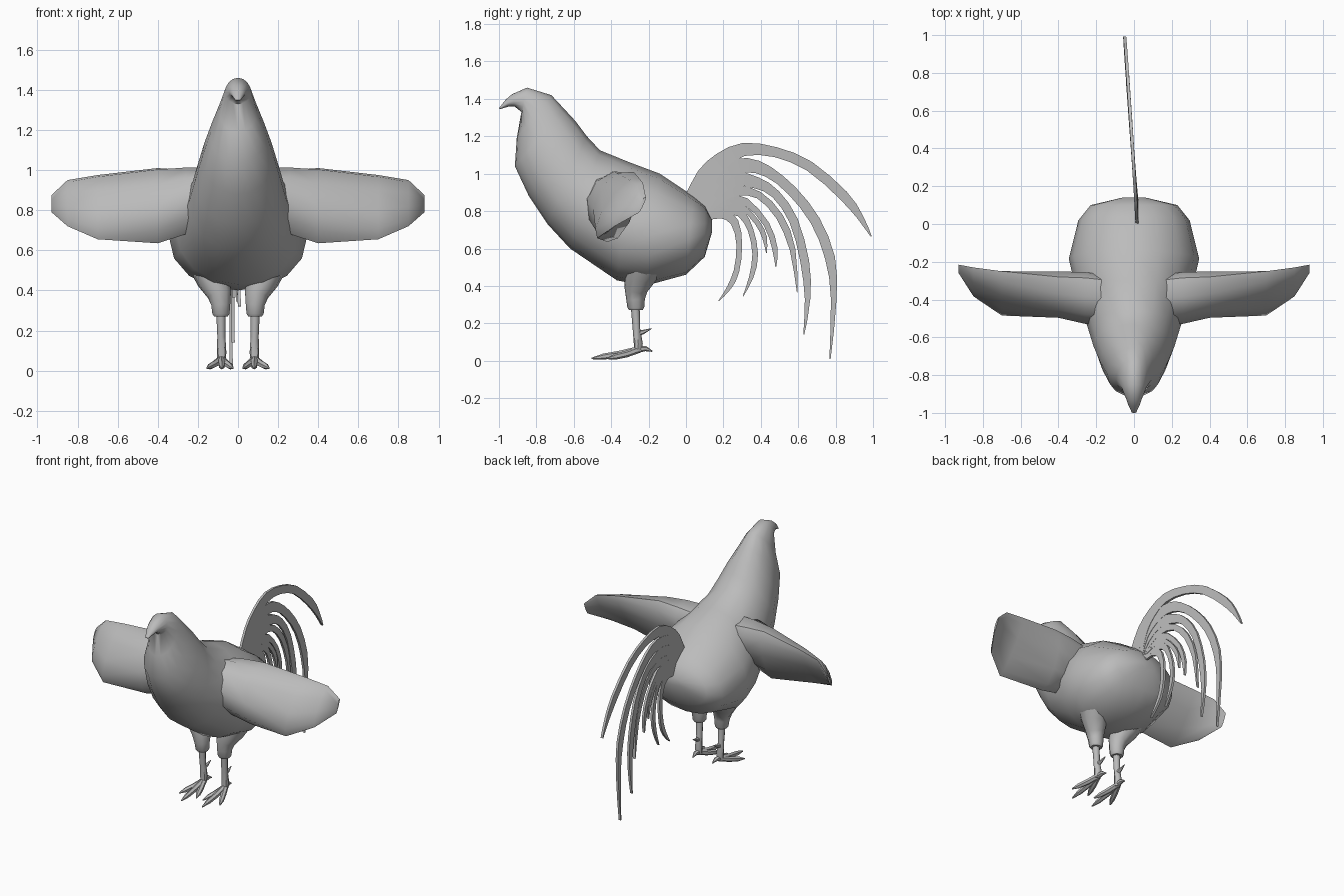
import bpy, bmesh, math
from mathutils import Vector

if "Cube" in bpy.data.objects:
    bpy.data.objects.remove(bpy.data.objects["Cube"])

grey = bpy.data.materials.new("plain grey")
grey.diffuse_color = (0.5, 0.5, 0.5, 1)
grey.use_nodes = True
grey.node_tree.nodes["Principled BSDF"].inputs["Base Color"].default_value = grey.diffuse_color


def loft(name, chains, mirror=False, angle=45):
    """Skin each chain of equal-sized rings into a closed shell."""
    bm = bmesh.new()
    for rings in chains:
        vr = [[bm.verts.new(p) for p in r] for r in rings]
        n = len(vr[0])
        for a, b in zip(vr, vr[1:]):
            for i in range(n):
                j = (i + 1) % n
                bm.faces.new((a[i], a[j], b[j], b[i]))
        bm.faces.new(vr[0])
        bm.faces.new(vr[-1])
    bmesh.ops.recalc_face_normals(bm, faces=bm.faces)
    me = bpy.data.meshes.new(name)
    bm.to_mesh(me)
    bm.free()
    me.materials.append(grey)
    ob = bpy.data.objects.new(name, me)
    bpy.context.collection.objects.link(ob)
    if mirror:
        ob.modifiers.new("Mirror", 'MIRROR')
    bpy.ops.object.select_all(action='DESELECT')
    ob.select_set(True)
    bpy.context.view_layer.objects.active = ob
    bpy.ops.object.shade_smooth_by_angle(angle=math.radians(angle))
    return ob


def tangents(pts):
    return [(pts[min(i + 1, len(pts) - 1)] - pts[max(i - 1, 0)]).normalized()
            for i in range(len(pts))]


def tube(path, n=8):
    """Round tube from (x, y, z, radius) points."""
    pts = [Vector(p[:3]) for p in path]
    rings = []
    for p, t, q in zip(pts, tangents(pts), path):
        u = t.cross(Vector((1, 0, 0))).normalized()
        v = t.cross(u)
        rings.append([p + q[3] * (u * math.cos(a) + v * math.sin(a))
                      for a in (2 * math.pi * k / n for k in range(n))])
    return rings


# Body, neck, head and hooked beak: (top y, z, bottom y, z, half width)
sections = [
    (0.14, 0.75, 0.14, 0.69, 0.06), (0.10, 0.83, 0.10, 0.555, 0.23),
    (0.04, 0.88, 0.00, 0.46, 0.295), (-0.14, 1.00, -0.22, 0.40, 0.345),
    (-0.30, 1.06, -0.37, 0.43, 0.31), (-0.46, 1.125, -0.62, 0.60, 0.245),
    (-0.53, 1.20, -0.74, 0.73, 0.215), (-0.59, 1.28, -0.84, 0.88, 0.18),
    (-0.65, 1.345, -0.915, 1.04, 0.14), (-0.72, 1.42, -0.905, 1.19, 0.095),
    (-0.85, 1.46, -0.88, 1.33, 0.065), (-0.93, 1.425, -0.915, 1.358, 0.043),
    (-0.965, 1.395, -0.945, 1.36, 0.032), (-1.0, 1.35, -0.995, 1.345, 0.012)]
rings = []
for ty, tz, by, bz, w in sections:
    top, bot = Vector((0, ty, tz)), Vector((0, by, bz))
    mid, half = (top + bot) / 2, (top - bot) / 2
    ring = []
    for k in range(16):
        a = 2 * math.pi * k / 16
        up = math.cos(a) - 0.1 * math.sin(a) ** 2
        ring.append(mid + half * up + Vector((w * math.sin(a), 0, 0)))
    rings.append(ring)
loft("body", [rings], angle=60)

# Wings: (x, top y, z, bottom y, z, half thickness)
rings = []
for x, ty, tz, by, bz, d in [
        (0.12, -0.30, 0.98, -0.47, 0.74, 0.16), (0.26, -0.285, 1.0, -0.45, 0.68, 0.16),
        (0.40, -0.28, 1.01, -0.42, 0.635, 0.14), (0.70, -0.25, 0.975, -0.475, 0.655, 0.065),
        (0.85, -0.23, 0.95, -0.38, 0.72, 0.035), (0.93, -0.215, 0.875, -0.255, 0.79, 0.012)]:
    top, bot = Vector((x, ty, tz)), Vector((x, by, bz))
    mid, half = (top + bot) / 2, (top - bot) / 2
    fwd = Vector((0, -half.z, half.y)).normalized()
    ring = []
    for k in range(10):
        a = 2 * math.pi * k / 10
        s = math.sin(a)
        ring.append(mid + half * math.cos(a) + fwd * d * s * (1 if s > 0 else 0.55))
    rings.append(ring)
loft("wing", [rings], mirror=True)

# Thighs, shanks, toes and spurs
loft("thigh", [tube([(0.155, -0.20, 0.58, 0.12), (0.12, -0.245, 0.45, 0.085),
                     (0.092, -0.268, 0.38, 0.062), (0.086, -0.27, 0.33, 0.05),
                     (0.085, -0.268, 0.285, 0.045), (0.085, -0.268, 0.27, 0.036)],
                    10)], mirror=True)
loft("shank", [tube([(0.085, -0.272, 0.30, 0.024), (0.083, -0.265, 0.17, 0.02),
                     (0.082, -0.255, 0.09, 0.024), (0.082, -0.26, 0.045, 0.02)])],
     mirror=True)
toes = []
for tx, ty in [(0.155, -0.42), (0.08, -0.505), (0.025, -0.42)]:
    def along(f):
        return 0.082 + (tx - 0.082) * f, -0.25 + (ty + 0.25) * f
    toes.append(tube([(*along(0), 0.06, 0.018), (*along(0.4), 0.036, 0.018),
                      (*along(0.75), 0.022, 0.016), (*along(1), 0.012, 0.004)], 6))
toes.append(tube([(0.082, -0.26, 0.06, 0.018), (0.078, -0.215, 0.065, 0.014),
                  (0.075, -0.18, 0.05, 0.003)], 6))
loft("toe", toes, mirror=True)
loft("spur", [tube([(0.082, -0.26, 0.145, 0.016), (0.08, -0.225, 0.155, 0.011),
                    (0.078, -0.185, 0.172, 0.002)], 6)], mirror=True)


def smooth_path(pts):
    """Add one curved midpoint between each pair of points."""
    out = [pts[0]]
    for i in range(len(pts) - 1):
        a, d = pts[max(i - 1, 0)], pts[min(i + 2, len(pts) - 1)]
        out += [(pts[i] + pts[i + 1]) * 0.5625 - (a + d) * 0.0625, pts[i + 1]]
    return out


# Tail: thin curved feathers, broad at the root, fanned in one upright plane
def feather(w, pts):
    pts = smooth_path([Vector((0.02 - 0.07 * y, y, z)) for y, z in pts])
    rings = []
    for i, (p, t) in enumerate(zip(pts, tangents(pts))):
        f = i / (len(pts) - 1)
        h = w * max(0.42, 1 - 1.2 * f) * min(1, 4 * (1 - f) + 0.12)
        side = Vector((0, -t.z, t.y)).normalized() * h
        x = Vector((0.008, 0, 0))
        rings.append([p + side + x, p - side + x, p - side - x, p + side - x])
    return rings


long_feathers = [
    feather(0.064, [(.06, .87), (.11, .985), (.19, 1.07), (.31, 1.13), (.48, 1.115),
                    (.66, 1.04), (.84, .885), (.93, .77), (.99, .665)]),
    feather(0.064, [(.06, .84), (.12, .95), (.22, 1.02), (.33, 1.045), (.44, 1.01),
                    (.565, .91), (.69, .75), (.77, .55), (.79, .33), (.77, .01)]),
    feather(0.056, [(.07, .82), (.14, .91), (.26, .97), (.38, .95), (.48, .89),
                    (.575, .75), (.635, .53), (.65, .33), (.63, .14)])]
short_feathers = [
    feather(0.046, [(.08, .81), (.16, .87), (.27, .91), (.39, .885), (.5, .77),
                    (.57, .595), (.595, .365)]),
    feather(0.038, [(.09, .81), (.2, .86), (.32, .85), (.43, .73), (.475, .6), (.48, .5)]),
    feather(0.034, [(.09, .8), (.2, .84), (.3, .82), (.38, .74), (.42, .66), (.43, .575)]),
    feather(0.036, [(.09, .79), (.2, .81), (.29, .79), (.345, .7), (.37, .57),
                    (.35, .45), (.305, .345)]),
    feather(0.036, [(.09, .78), (.19, .79), (.26, .74), (.285, .62), (.27, .48),
                    (.23, .39), (.175, .32)])]
loft("long_tail_feathers", long_feathers)
loft("short_tail_feathers", short_feathers)
